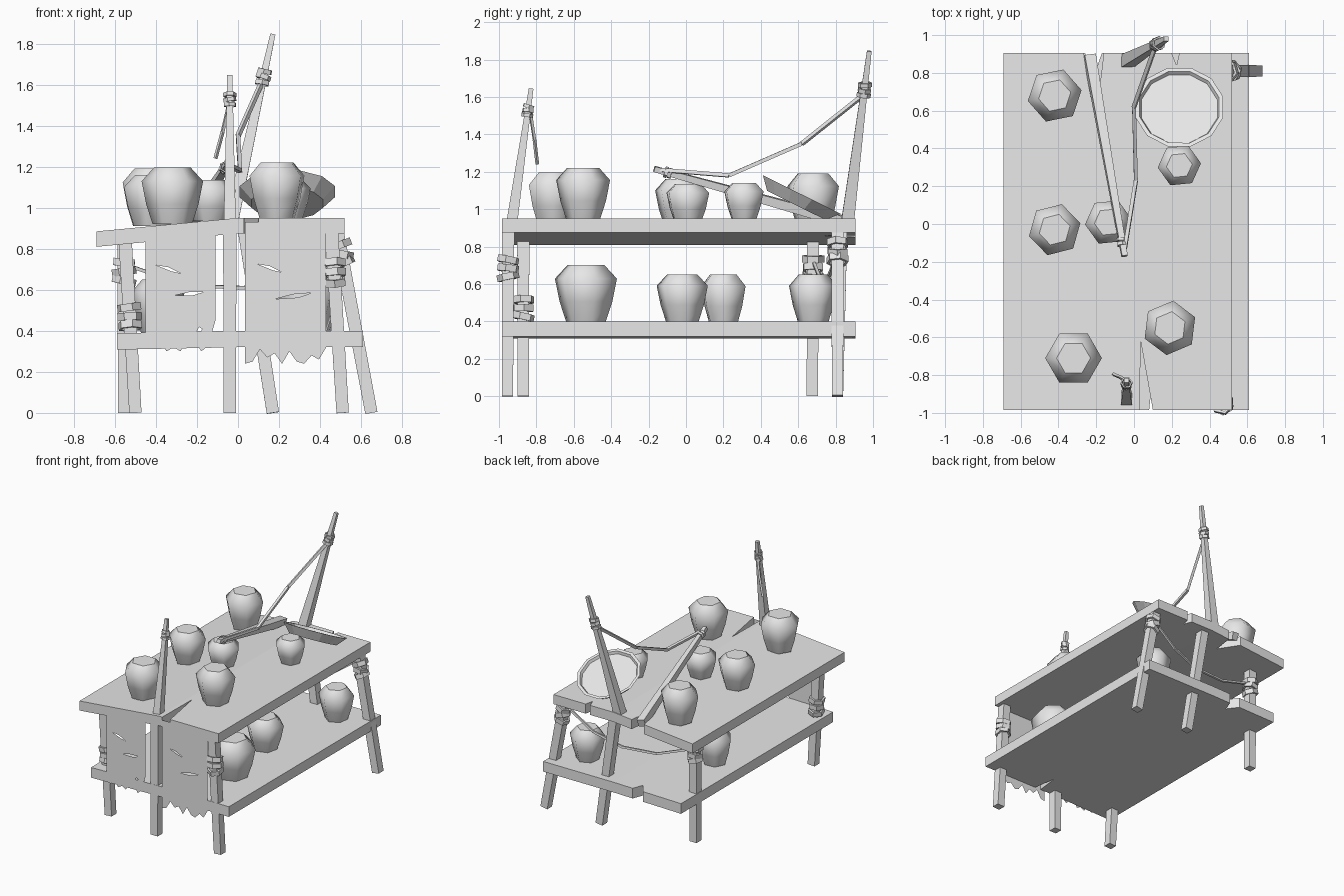
import bpy, bmesh, math, random
from mathutils import Vector, Matrix

random.seed(4)
cube = bpy.data.objects.get("Cube")
if cube:
    bpy.data.objects.remove(cube, do_unlink=True)

grey = bpy.data.materials.new("plain_grey")
grey.use_nodes = True
grey.diffuse_color = (0.8, 0.8, 0.8, 1)
grey.node_tree.nodes["Principled BSDF"].inputs["Base Color"].default_value = (0.8, 0.8, 0.8, 1)


def finish(name, bm, smooth=False):
    bmesh.ops.recalc_face_normals(bm, faces=bm.faces)
    if smooth:
        for face in bm.faces:
            face.smooth = abs(face.normal.z) < 0.95
    mesh = bpy.data.meshes.new(name)
    bm.to_mesh(mesh)
    bm.free()
    mesh.materials.append(grey)
    obj = bpy.data.objects.new(name, mesh)
    bpy.context.collection.objects.link(obj)
    return obj


def align(start, end):
    # frame whose z axis runs from start to end, centred between them
    start, end = Vector(start), Vector(end)
    turn = Vector((0, 0, 1)).rotation_difference(end - start)
    return Matrix.Translation((start + end) / 2) @ turn.to_matrix().to_4x4(), (end - start).length


def add_beam(bm, start, end, wide, tip):
    frame, length = align(start, end)
    bmesh.ops.create_cone(bm, cap_ends=True, segments=4, radius1=wide * 0.707, radius2=tip * 0.707,
                          depth=length, matrix=frame @ Matrix.Rotation(math.pi / 4, 4, "Z"))


def beam(name, start, end, wide, tip):
    bm = bmesh.new()
    add_beam(bm, start, end, wide, tip)
    finish(name, bm)


def rope(name, points, width=0.02):
    bm = bmesh.new()
    for start, end in zip(points, points[1:]):
        add_beam(bm, start, end, width, width)
    finish(name, bm)


def add_lathe(bm, profile, sides, frame, closed=False):
    rings = []
    for radius, height in profile:
        rings.append([bm.verts.new(frame @ Vector((radius * math.cos(math.tau * i / sides),
                                                   radius * math.sin(math.tau * i / sides), height)))
                      for i in range(sides)])
    pairs = list(zip(rings, rings[1:]))
    if closed:
        pairs.append((rings[-1], rings[0]))
    for low, high in pairs:
        for i in range(sides):
            j = (i + 1) % sides
            bm.faces.new((low[i], low[j], high[j], high[i]))
    if not closed:
        bm.faces.new(rings[0])
        bm.faces.new(rings[-1])


def lashing(name, start, end, share, radius, bands=3):
    # crooked rope bands wound around a pole
    bm = bmesh.new()
    frame, length = align(start, end)
    thick, tall = radius * 0.25, radius * 0.3
    ring = [(radius - thick, -tall), (radius, -tall), (radius, tall), (radius - thick, tall)]
    for k in range(bands):
        lift = (share - 0.5) * length + (k - (bands - 1) / 2) * radius * 0.75
        tilt = Matrix.Rotation(random.uniform(-0.4, 0.4), 4, random.choice("XY"))
        turn = Matrix.Rotation(random.uniform(0, 1), 4, "Z")
        add_lathe(bm, ring, 6, frame @ Matrix.Translation((0, 0, lift)) @ tilt @ turn, closed=True)
    finish(name, bm)


def board(name, outline, thickness, height):
    # cracked plank top: plan outline extruded, then bent along its middle
    bm = bmesh.new()
    base = bm.faces.new([bm.verts.new((x, y, 0)) for x, y in outline])
    grown = bmesh.ops.extrude_face_region(bm, geom=[base])["geom"]
    for v in grown:
        if isinstance(v, bmesh.types.BMVert):
            v.co.z = -thickness
    bmesh.ops.bisect_plane(bm, geom=bm.verts[:] + bm.edges[:] + bm.faces[:],
                           plane_co=(0, 0, 0), plane_no=(1, 0, 0))
    for v in bm.verts:
        v.co.z += height(v.co.x)
    finish(name, bm)


# Table top and lower shelf, with splits in the front and back edges
front, back = -0.985, 0.905
board("table_top", [(-0.69, front), (0.03, front), (0.035, -0.62), (0.1, front), (0.52, front),
                    (0.52, back), (0.24, back), (0.225, 0.84), (0.2, back),
                    (-0.16, back), (-0.18, 0.74), (-0.27, back), (-0.69, back)],
      0.075, lambda x: 0.95 + 0.095 * min(x, 0))
board("lower_shelf", [(-0.59, front), (0.08, front), (0.1, -0.8), (0.13, front), (0.61, front),
                      (0.61, back), (-0.17, back), (-0.2, 0.82), (-0.26, back), (-0.59, back)],
      0.08, lambda x: 0.4 + 0.02 * min(x, 0))

# Legs: foot, head
legs = {
    "front_right_leg": ((-0.5, -0.87, 0), (-0.55, -0.87, 0.84)),
    "front_middle_leg": ((-0.04, -0.955, 0), (-0.04, -0.95, 0.9)),
    "front_left_leg": ((0.51, -0.955, 0), (0.455, -0.95, 0.9)),
    "back_right_leg": ((-0.555, 0.675, 0), (-0.555, 0.68, 0.84)),
    "back_middle_leg": ((0.17, 0.81, 0), (0.03, 0.83, 0.9)),
    "back_left_leg": ((0.65, 0.81, 0), (0.48, 0.81, 0.9)),
}
for name, (foot, head) in legs.items():
    beam(name, foot, head, 0.06, 0.065)
for name, share in (("front_right_leg", 0.56), ("front_left_leg", 0.76),
                    ("back_right_leg", 0.82), ("back_left_leg", 0.86)):
    lashing(name + "_lashing", *legs[name], share, 0.06)

# Upright poles and the fallen pole
front_pole = ((-0.04, -0.935, 0.9), (-0.04, -0.828, 1.645))
back_pole = ((-0.04, 0.86, 0.9), (0.17, 0.98, 1.845))
fallen_pole = ((-0.235, 0.89, 0.92), (-0.05, -0.17, 1.215))
beam("front_pole", *front_pole, 0.06, 0.025)
beam("back_pole", *back_pole, 0.07, 0.025)
beam("fallen_pole", *fallen_pole, 0.06, 0.03)
lashing("front_pole_lashing", *front_pole, 0.84, 0.032)
lashing("back_pole_lashing", *back_pole, 0.78, 0.038)
lashing("fallen_pole_lashing", *fallen_pole, 0.93, 0.03, 2)

# Ropes
rope("sagging_rope", [(0.12, 0.96, 1.62), (0, 0.62, 1.35), (0.01, 0.23, 1.18), (-0.05, -0.14, 1.21)])
rope("dangling_rope", [(-0.045, -0.83, 1.5), (-0.075, -0.81, 1.37), (-0.11, -0.795, 1.24)], 0.014)
rope("under_rope", [(0.46, 0.8, 0.82), (0.26, 0.78, 0.68), (0.03, 0.75, 0.61),
                    (-0.25, 0.72, 0.62), (-0.54, 0.68, 0.72)], 0.016)

# Jars: x, y, base, radius, height, turn
shape = [(0.64, 0), (0.85, 0.35), (1, 0.76), (0.6, 1)]
jars = [
    (-0.32, -0.71, 0.92, 0.15, 0.275, 0), (0.19, -0.55, 0.95, 0.145, 0.27, 0.4),
    (-0.42, -0.03, 0.91, 0.14, 0.25, 0.25), (-0.42, 0.68, 0.91, 0.145, 0.28, 0.2),
    (-0.135, 0.01, 0.935, 0.125, 0.2, 0.1), (0.24, 0.31, 0.95, 0.115, 0.19, 0.1),
    (0.33, -0.535, 0.4, 0.17, 0.3, 0.3), (0.25, -0.02, 0.4, 0.14, 0.25, 0.3),
    (-0.39, 0.2, 0.39, 0.13, 0.26, 0.1), (0.38, 0.68, 0.4, 0.13, 0.25, 0.4),
]
for count, (x, y, base, radius, height, turn) in enumerate(jars):
    bm = bmesh.new()
    frame = Matrix.Translation((x, y, base)) @ Matrix.Rotation(turn, 4, "Z")
    add_lathe(bm, [(r * radius, h * height) for r, h in shape], 6, frame)
    finish("jar_%d" % count, bm, smooth=True)

# Shallow round tray leaning towards the back
bm = bmesh.new()
tray = [(0.18, 0), (0.24, 0.065), (0.218, 0.065), (0.208, 0.045)]
lean = Matrix.Translation((0.24, 0.59, 1.02)) @ Matrix.Rotation(-0.46, 4, "X") @ Matrix.Rotation(0.26, 4, "Z")
add_lathe(bm, tray, 12, lean)
finish("round_tray", bm)


def cloth(name, left, right, top, rag, slits):
    # hanging cloth with a ragged hem and torn slits
    bm = bmesh.new()
    step = (right - left) / (len(rag) - 1)
    hem = [(left + i * step, z) for i, z in enumerate(rag)]
    loops = [[(right, top + 0.005), (left, top)] + hem]
    for x, z, wide, tall, slope in slits:
        loops.append([(x - wide, z - slope), (x, z + tall), (x + wide, z + slope), (x + wide / 4, z - tall)])
    edges = []
    for loop in loops:
        verts = [bm.verts.new((x, -0.992, z)) for x, z in loop]
        edges += [bm.edges.new((a, b)) for a, b in zip(verts, verts[1:] + verts[:1])]
    bmesh.ops.triangle_fill(bm, use_beauty=True, edges=edges, normal=(0, -1, 0))
    finish(name, bm)


cloth("right_cloth", -0.45, -0.11, 0.895,
      [0.33, 0.31, 0.35, 0.3, 0.32, 0.3, 0.37, 0.35, 0.3, 0.33, 0.45],
      [(-0.34, 0.7, 0.06, 0.01, -0.02), (-0.24, 0.58, 0.07, 0.008, 0.008),
       (-0.335, 0.345, 0.015, 0.018, 0.005), (-0.19, 0.4, 0.015, 0.018, 0.01)])
cloth("left_cloth", 0.035, 0.43, 0.93,
      [0.24, 0.25, 0.31, 0.27, 0.29, 0.24, 0.3, 0.25, 0.24, 0.28, 0.26, 0.32],
      [(0.155, 0.705, 0.06, 0.01, -0.02), (0.27, 0.57, 0.09, 0.008, 0.015),
       (0.21, 0.355, 0.018, 0.018, 0.01), (0.28, 0.34, 0.018, 0.018, -0.005)])
